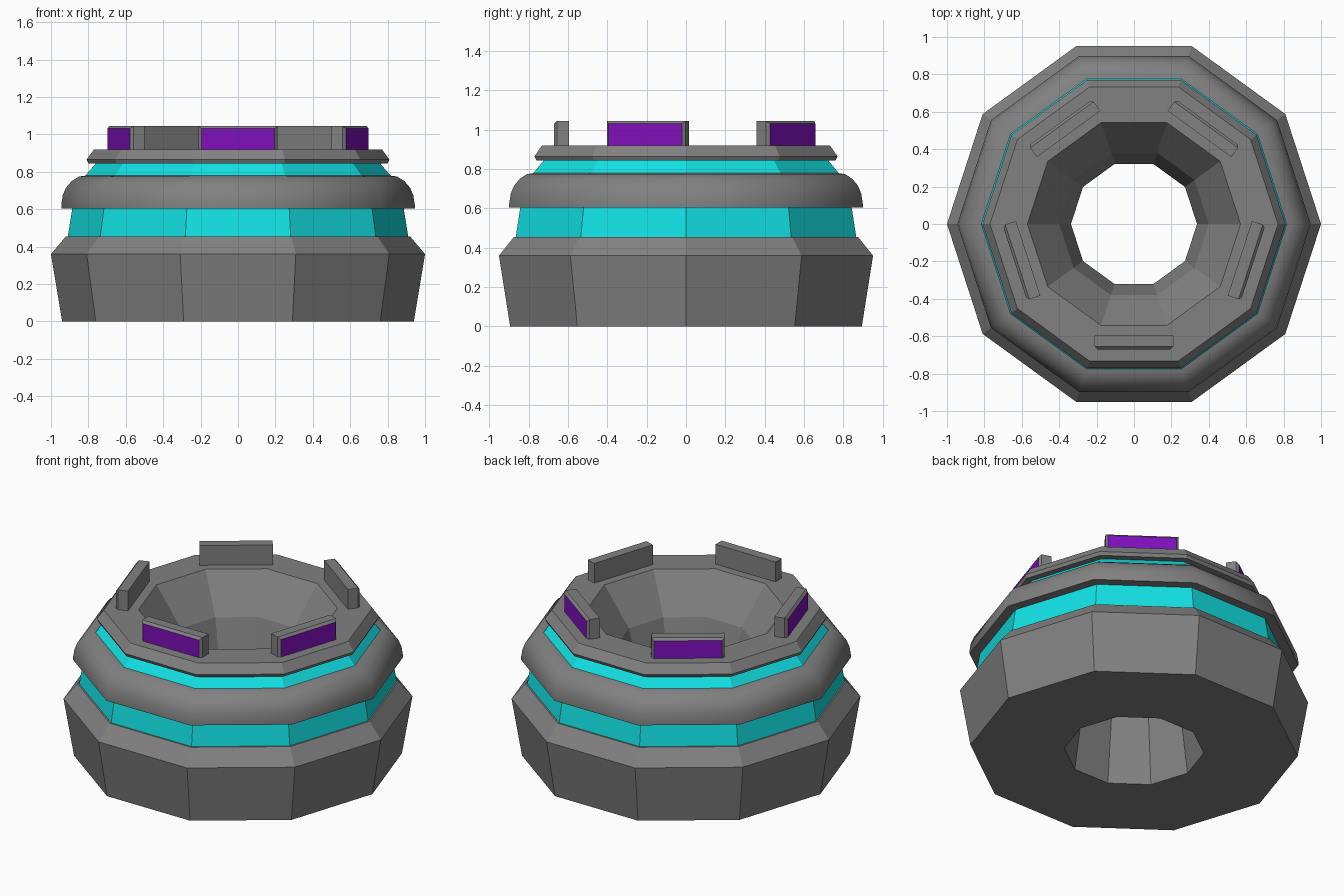
import bpy, bmesh, math
from mathutils import Matrix

SIDES = 10

cube = bpy.data.objects.get("Cube")
if cube:
    bpy.data.objects.remove(cube, do_unlink=True)


def material(name, rgb):
    mat = bpy.data.materials.new(name)
    mat.use_nodes = True
    color = (*rgb, 1.0)
    mat.diffuse_color = color
    mat.node_tree.nodes["Principled BSDF"].inputs["Base Color"].default_value = color
    return mat


grey = material("grey metal", (0.22, 0.22, 0.22))
cyan = material("bright cyan", (0.006, 0.75, 0.77))
purple = material("deep purple", (0.21, 0.005, 0.49))


def add_object(name, bm, *mats):
    mesh = bpy.data.meshes.new(name)
    bm.to_mesh(mesh)
    bm.free()
    for mat in mats:
        mesh.materials.append(mat)
    obj = bpy.data.objects.new(name, mesh)
    bpy.context.collection.objects.link(obj)
    return obj


def lathe(name, profile, mat):
    """Spin a (radius, height) profile into a ten-sided shell."""
    bm = bmesh.new()
    rings = []
    for r, z in profile:
        angles = [math.tau * i / SIDES for i in range(SIDES)]
        rings.append([bm.verts.new((r * math.cos(a), r * math.sin(a), z)) for a in angles])
    for low, high in zip(rings, rings[1:]):
        for i in range(SIDES):
            j = (i + 1) % SIDES
            bm.faces.new((low[i], low[j], high[j], high[i]))
    return add_object(name, bm, mat)


# Heavy base and the recessed glowing bands
lathe("base", [(0.40, 0), (0.94, 0), (1.0, 0.36), (0.92, 0.455), (0.90, 0.455)], grey)
lathe("lower_band", [(0.91, 0.455), (0.885, 0.61)], cyan)
lathe("upper_band", [(0.82, 0.775), (0.755, 0.85)], cyan)

# Rounded middle ring
ring = lathe("middle_ring", [(0.88, 0.605), (0.945, 0.605), (0.945, 0.625), (0.937, 0.675),
                             (0.92, 0.715), (0.89, 0.75), (0.85, 0.775), (0.81, 0.78)], grey)
bpy.context.view_layer.objects.active = ring
ring.select_set(True)
bpy.ops.object.shade_smooth_by_angle(angle=math.radians(40))
ring.select_set(False)

# Top collar, and the bowl running down into the through hole
lathe("top_collar", [(0.75, 0.845), (0.80, 0.845), (0.81, 0.865), (0.77, 0.92)], grey)
lathe("bowl", [(0.77, 0.92), (0.57, 0.92), (0.40, 0.69), (0.337, 0.46), (0.40, 0)], grey)


# Five upright blocks with a coloured outer panel
def block(name, angle):
    bm = bmesh.new()
    bmesh.ops.create_cube(bm, size=1)
    bmesh.ops.scale(bm, vec=(0.075, 0.42, 0.125), verts=bm.verts)
    bmesh.ops.translate(bm, vec=(0.6325, 0, 0.9825), verts=bm.verts)
    outer = max(bm.faces, key=lambda f: f.normal.x)
    rim = [e for e in outer.edges if sum(v.co.z for v in e.verts) / 2 > 0.95]
    bmesh.ops.bevel(bm, geom=rim, offset=0.014, segments=1, affect='EDGES')
    bm.normal_update()
    for f in bm.faces:
        f.material_index = int(f.normal.x > 0.95)
    bmesh.ops.rotate(bm, cent=(0, 0, 0), matrix=Matrix.Rotation(angle, 3, 'Z'), verts=bm.verts)
    add_object(name, bm, grey, purple)


for i, name in enumerate(("front", "front_left", "back_left", "back_right", "front_right")):
    block(name + "_block", math.radians(72 * i - 90))
